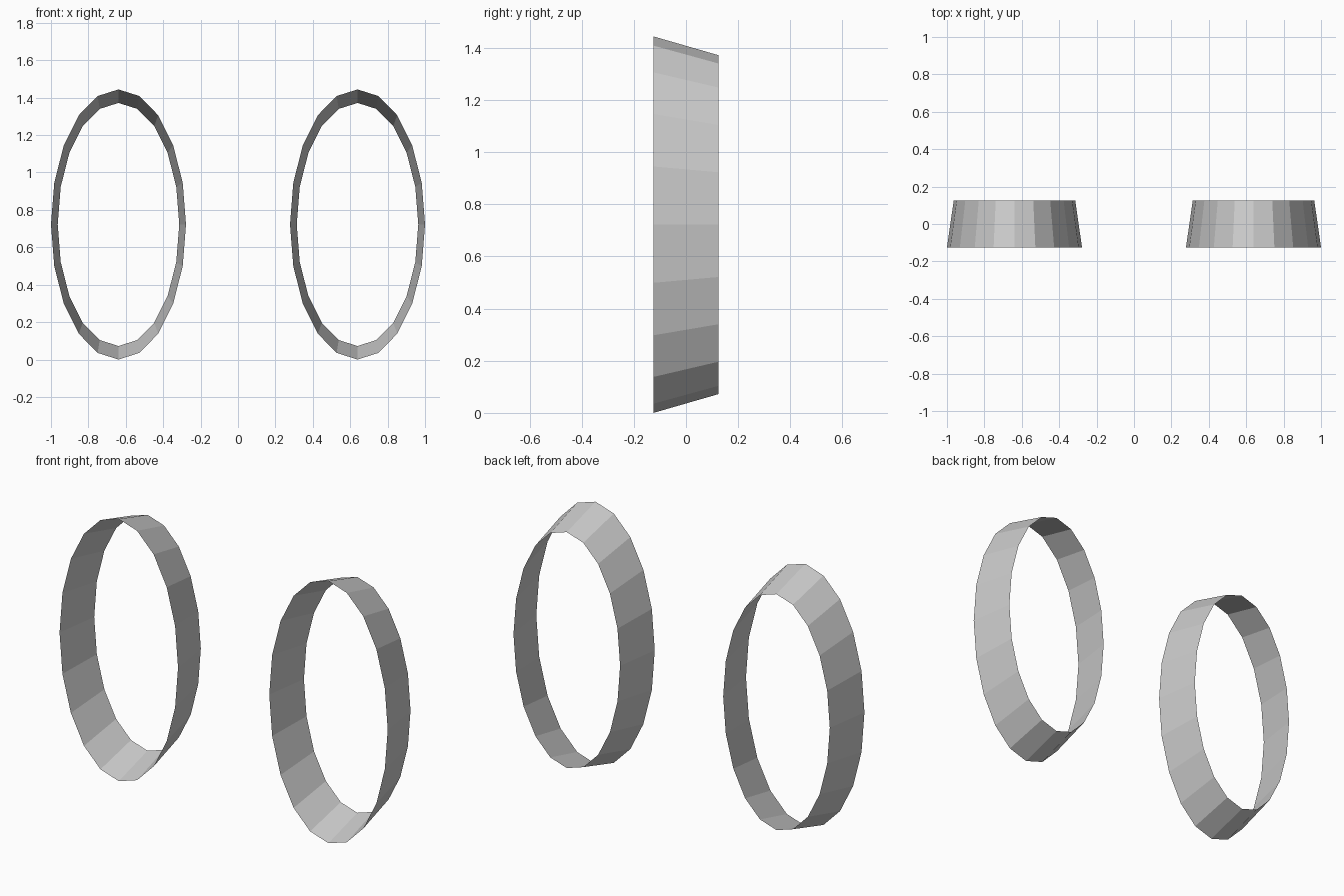
import bpy, bmesh, math

if "Cube" in bpy.data.objects:
    bpy.data.objects.remove(bpy.data.objects["Cube"])

SIDES = 20
RX, RZ = 0.361, 0.722   # front rim radii
TAPER = 0.9             # back rim scale
HALF_DEPTH = 0.125


def oval_band(name, cx):
    """Open, tapered oval band: wide rim at the front, narrow rim at the back."""
    bm = bmesh.new()
    rims = []
    for y, s in ((-HALF_DEPTH, 1.0), (HALF_DEPTH, TAPER)):
        rim = []
        for i in range(SIDES):
            a = 2 * math.pi * i / SIDES
            rim.append(bm.verts.new((RX * s * math.cos(a), y, RZ * s * math.sin(a))))
        rims.append(rim)
    front, back = rims
    for i in range(SIDES):
        j = (i + 1) % SIDES
        bm.faces.new((front[i], front[j], back[j], back[i]))
    bm.normal_update()
    mesh = bpy.data.meshes.new(name)
    bm.to_mesh(mesh)
    bm.free()
    obj = bpy.data.objects.new(name, mesh)
    obj.location = (cx, 0, RZ)
    bpy.context.collection.objects.link(obj)
    return obj


# Matching pair of bands
for name, side in (("left_band", -1), ("right_band", 1)):
    oval_band(name, side * (1 - RX))
